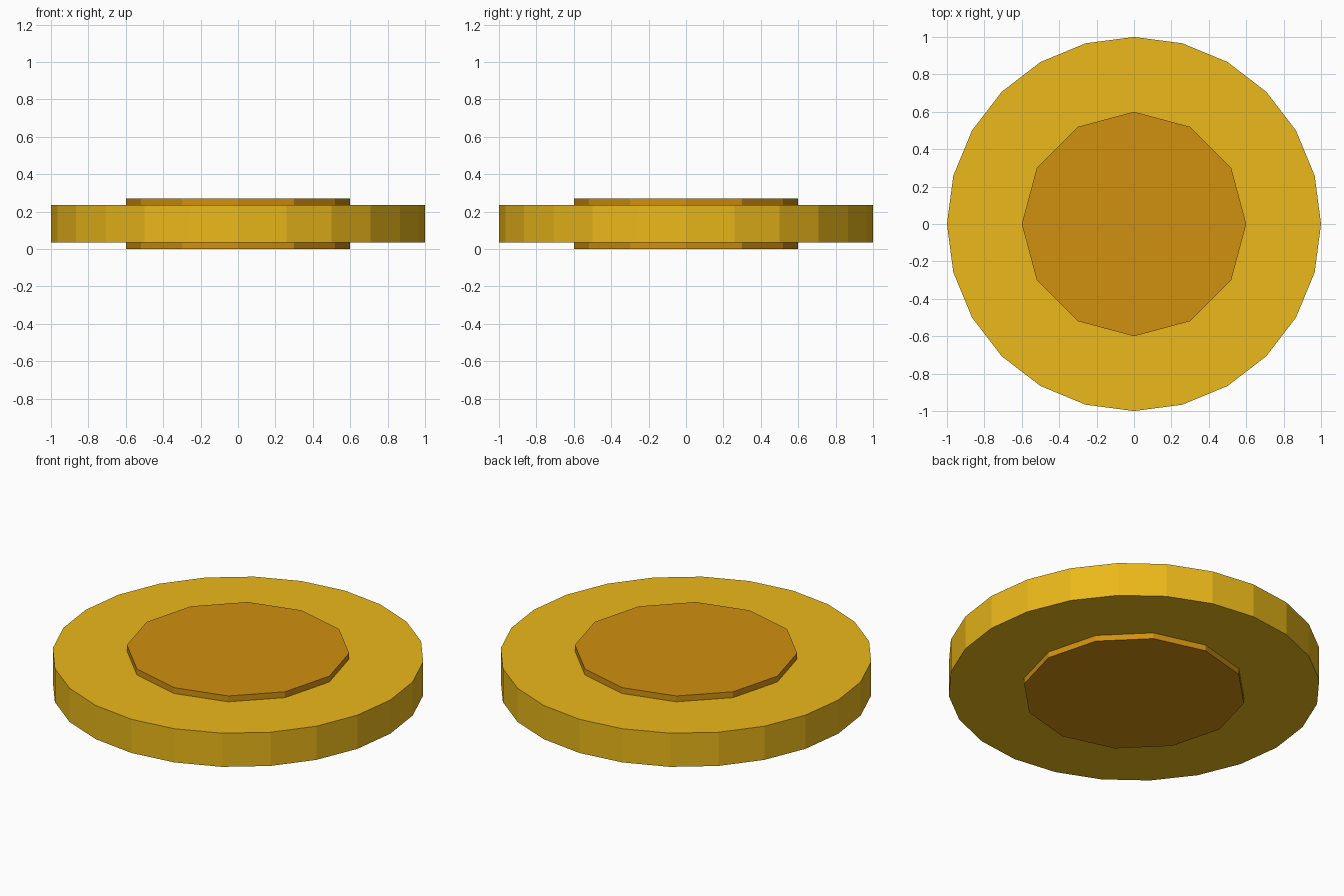
import bpy

if "Cube" in bpy.data.objects:
    bpy.data.objects.remove(bpy.data.objects["Cube"])


def material(name, color):
    mat = bpy.data.materials.new(name)
    mat.diffuse_color = color
    mat.use_nodes = True
    mat.node_tree.nodes["Principled BSDF"].inputs["Base Color"].default_value = mat.diffuse_color
    return mat


def disc(name, sides, radius, bottom, top, mat):
    bpy.ops.mesh.primitive_cylinder_add(
        vertices=sides, radius=radius, depth=top - bottom,
        location=(0, 0, (bottom + top) / 2))
    obj = bpy.context.object
    obj.name = name
    obj.data.materials.append(mat)
    return obj


gold = material("gold", (0.83, 0.48, 0.01, 1))
dark_gold = material("dark_gold", (0.63, 0.28, 0.005, 1))

# Wide coin body
disc("coin_body", 24, 1.0, 0.035, 0.235, gold)
# Raised centre, standing proud of both faces
disc("coin_centre", 12, 0.6, 0.0, 0.27, dark_gold)
